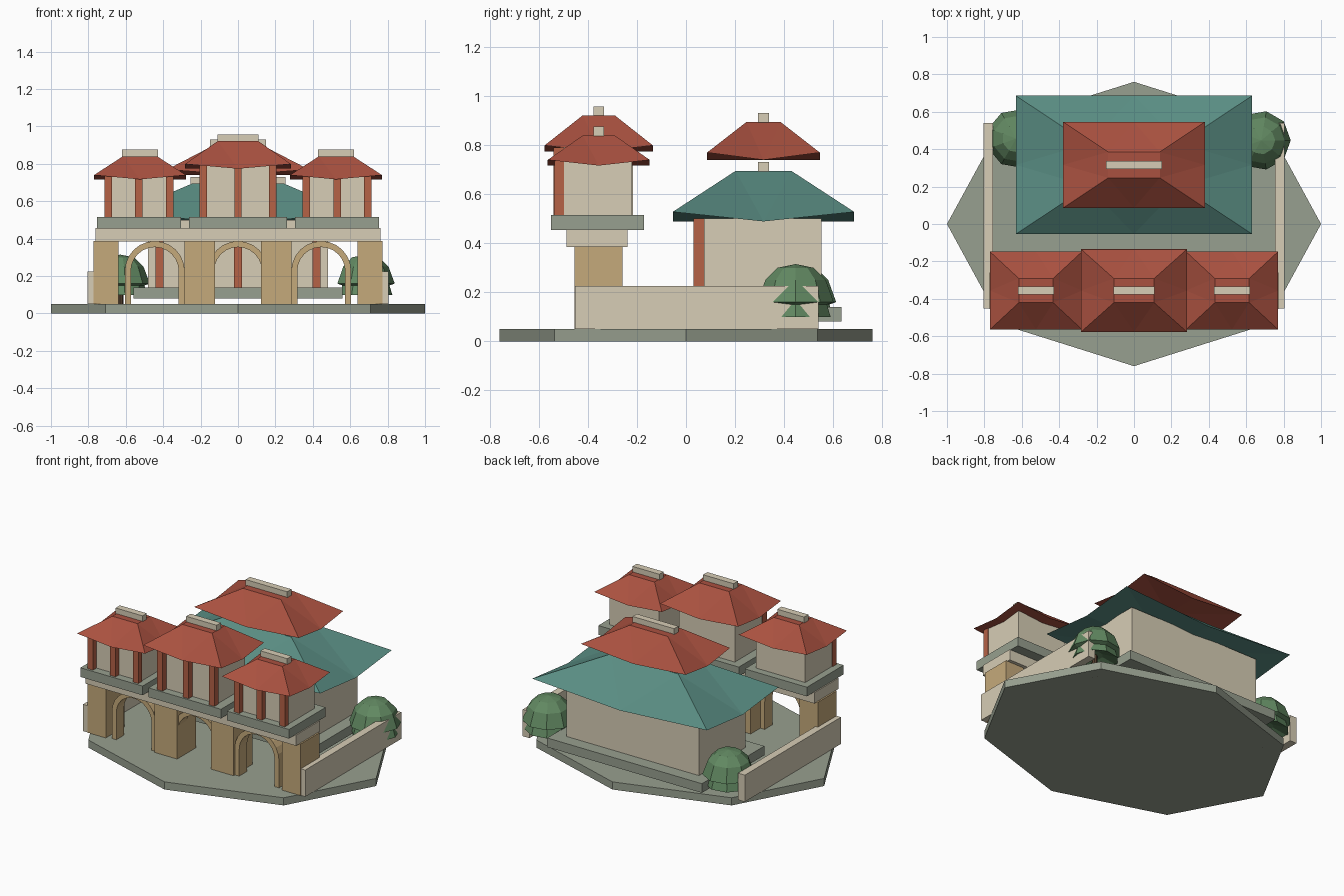
import bpy, bmesh, math

if "Cube" in bpy.data.objects:
    bpy.data.objects.remove(bpy.data.objects["Cube"])


def mat(name, rgb):
    m = bpy.data.materials.new(name)
    m.diffuse_color = (*[(c / 255) ** 2.2 for c in rgb], 1)
    m.use_nodes = True
    m.node_tree.nodes["Principled BSDF"].inputs["Base Color"].default_value = m.diffuse_color
    return m


CREAM = mat("cream", (214, 204, 180))
STONE = mat("stone", (150, 158, 142))
TAN = mat("tan", (196, 168, 122))
RED = mat("red_tile", (168, 82, 66))
POST = mat("post_red", (180, 98, 72))
TEAL = mat("teal_tile", (90, 140, 130))
GREEN = mat("leaf", (98, 136, 98))
BARK = mat("bark", (84, 66, 50))


def finish(name, bm, m):
    bmesh.ops.recalc_face_normals(bm, faces=bm.faces)
    me = bpy.data.meshes.new(name)
    bm.to_mesh(me)
    bm.free()
    me.materials.append(m)
    ob = bpy.data.objects.new(name, me)
    bpy.context.collection.objects.link(ob)
    return ob


def box(name, x, y, z, m):
    """Box from (min, max) pairs."""
    bm = bmesh.new()
    bmesh.ops.create_cube(bm, size=1)
    for v in bm.verts:
        v.co = [a[0] + (c + 0.5) * (a[1] - a[0]) for c, a in zip(v.co, (x, y, z))]
    return finish(name, bm, m)


def hip_roof(name, cx, cy, eave, top, z_mid, z_corner, z_top, ridge, m):
    """Hipped roof with upturned corners, flat top and a ridge bar."""
    bm = bmesh.new()
    ring = [(-1, -1), (0, -1), (1, -1), (1, 0), (1, 1), (0, 1), (-1, 1), (-1, 0)]
    low = [bm.verts.new((cx + a * eave[0], cy + b * eave[1], z_corner if a * b else z_mid))
           for a, b in ring]
    up = [bm.verts.new((cx + a * top[0], cy + b * top[1], z_top)) for a, b in ring[::2]]
    bm.faces.new(up)
    mid = bm.verts.new((cx, cy, z_mid))
    for i in range(8):
        bm.faces.new((low[i], low[(i + 1) % 8], mid))
    for k in range(4):
        c, e, d = low[2 * k], low[2 * k + 1], low[(2 * k + 2) % 8]
        u, w = up[k], up[(k + 1) % 4]
        bm.faces.new((c, e, u))
        bm.faces.new((e, w, u))
        bm.faces.new((e, d, w))
    finish(name, bm, m)
    box(name + "_ridge", (cx - ridge, cx + ridge), (cy - .022, cy + .022),
        (z_top - .003, z_top + .036), CREAM)


def arch(name, cx, r_out, r_in, y, z0, spring):
    """Round-headed arch band standing on two legs."""
    bm = bmesh.new()
    def side(r):
        pts = [(cx - r, z0)]
        pts += [(cx - r * math.cos(math.pi * i / 12), spring + r * math.sin(math.pi * i / 12))
                for i in range(13)]
        return pts + [(cx + r, z0)]
    rows = [[bm.verts.new((p[0], yy, p[1])) for p in side(r)]
            for r, yy in ((r_out, y[0]), (r_out, y[1]), (r_in, y[1]), (r_in, y[0]))]
    n = len(rows[0])
    for k in range(4):
        a, b = rows[k], rows[(k + 1) % 4]
        for i in range(n - 1):
            bm.faces.new((a[i], a[i + 1], b[i + 1], b[i]))
    for i in (0, n - 1):
        bm.faces.new([r[i] for r in rows])
    finish(name, bm, TAN)


def shrub(name, cx, cy, scale):
    """Faceted dome of leaves with a flared skirt, on a thin trunk."""
    prof = [(.075, .3), (.125, .25), (.158, .16), (.13, .15), (.145, .1), (.05, .14)]
    n = 9
    bm = bmesh.new()
    rows = [[bm.verts.new((cx + scale * r * math.cos(2 * math.pi * i / n),
                           cy + scale * r * math.sin(2 * math.pi * i / n), z))
             for i in range(n)] for r, z in prof]
    tip = bm.verts.new((cx, cy, .315))
    for i in range(n):
        j = (i + 1) % n
        bm.faces.new((tip, rows[0][i], rows[0][j]))
        for a, b in zip(rows, rows[1:]):
            bm.faces.new((a[i], b[i], b[j], a[j]))
    bm.faces.new(rows[-1])
    finish(name, bm, GREEN)
    bm = bmesh.new()
    bmesh.ops.create_cone(bm, cap_ends=True, segments=8, radius1=.02, radius2=.015, depth=.16)
    bmesh.ops.translate(bm, verts=bm.verts, vec=(cx, cy, .08))
    finish(name + "_trunk", bm, BARK)


# Octagonal ground slab
bm = bmesh.new()
bmesh.ops.create_cone(bm, cap_ends=True, segments=8, radius1=1, radius2=1, depth=.05)
for v in bm.verts:
    a = round(math.atan2(v.co.y, v.co.x) / (math.pi / 4)) * math.pi / 4
    v.co = (math.cos(a), .76 * math.sin(a), v.co.z + .025)
finish("ground_slab", bm, STONE)

# Gate: piers, arches, beam
for s in (-1, 1):
    for nm, a, b in (("outer_pier", .638, .772), ("inner_pier", .122, .286)):
        box(nm, sorted((s * a, s * b)), (-.455, -.26), (.05, .387), TAN)
for cx in (-.445, 0, .445):
    arch("gate_arch", cx, .16, .128, (-.44, -.36), .05, .227)
box("gate_beam", (-.762, .762), (-.487, -.238), (.385, .456), CREAM)

# Three gate towers: (centre x, half slab, half body, wall top)
for cx, slab, half, zt in ((-.53, .225, .182, .735), (0, .262, .205, .79), (.53, .225, .182, .735)):
    d = .004 if cx == 0 else 0
    box("tower_slab", (cx - slab, cx + slab), (-.551, -.172), (.455, .515), STONE)
    box("tower_body", (cx - half + .003, cx + half - .003), (-.5, -.22 + d), (.515, zt), CREAM)
    for k in (-1, 0, 1):
        px = cx + k * (half - .018)
        box("tower_post", (px - .02, px + .02), (-.536 - d, -.497), (.515, zt), POST)
for cx in (-.524, .524):
    hip_roof("side_tower_roof", cx, -.356, (.246, .208), (.092, .065), .717, .74, .84, .097, RED)
hip_roof("middle_tower_roof", 0, -.356, (.283, .221), (.108, .065), .774, .799, .922, .11, RED)

# Main hall with two roofs
box("hall_podium", (-.56, .56), (-.01, .635), (.08, .14), STONE)
box("hall_body", (-.48, .48), (.073, .552), (.14, .5), CREAM)
for px in (-.42, 0, .42):
    box("hall_post", (px - .022, px + .022), (.03, .075), (.14, .5), POST)
hip_roof("lower_hall_roof", 0, .316, (.632, .37), (.245, .114), .489, .528, .695, .253, TEAL)
hip_roof("upper_hall_roof", 0, .316, (.379, .23), (.138, .069), .74, .77, .895, .15, RED)

# Side walls and shrubs
for s in (-1, 1):
    box("side_wall", sorted((s * .755, s * .804)), (-.453, .54), (.05, .225), CREAM)
shrub("shrub_left", -.63, .457, 1)
shrub("shrub_right", .68, .447, 1)
